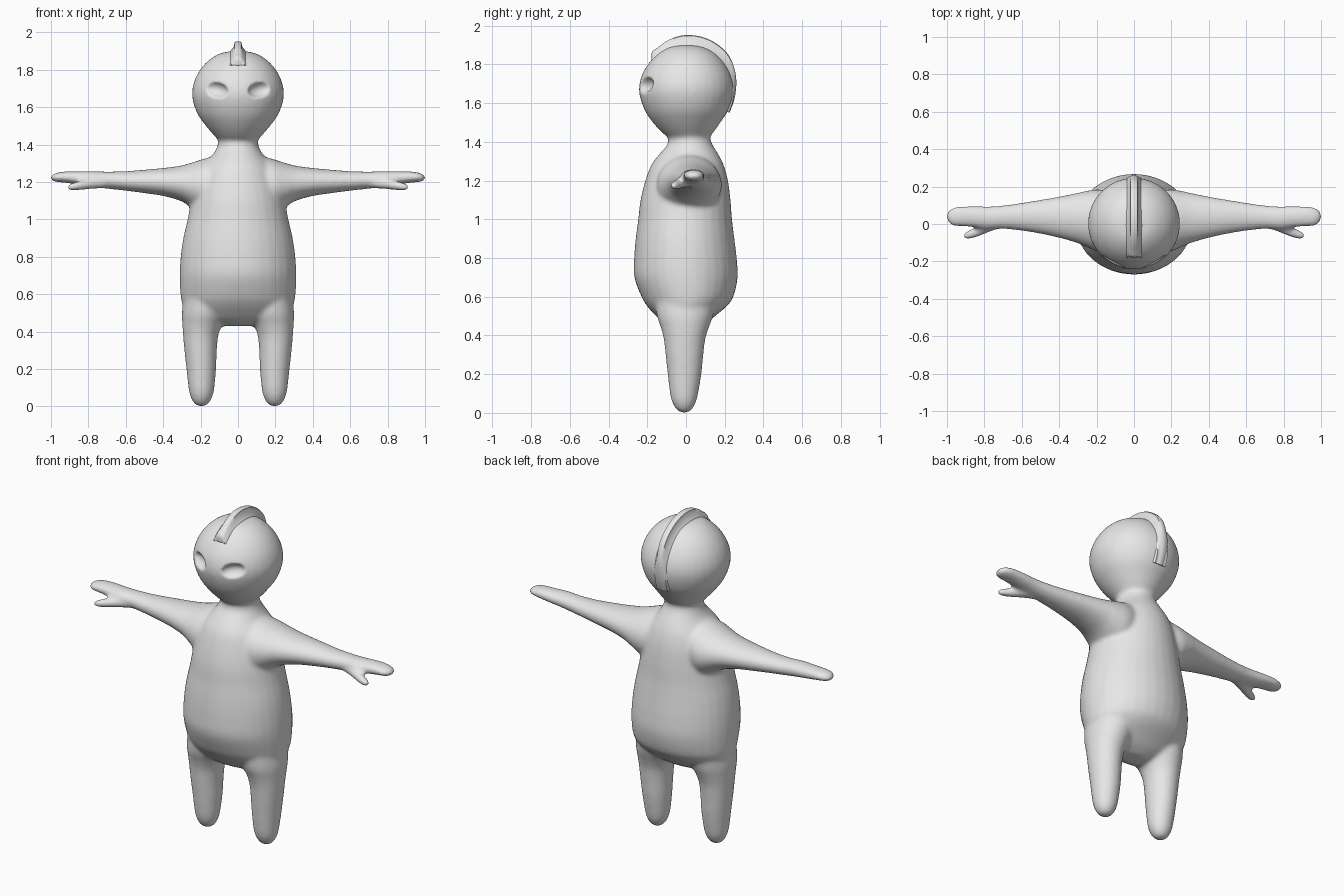
import bpy, bmesh, math
from mathutils import Matrix, Vector

grey = bpy.data.materials.new("light_grey")
grey.diffuse_color = (0.8, 0.8, 0.8, 1)


def make_object(name, bm):
    bmesh.ops.recalc_face_normals(bm, faces=bm.faces)
    for f in bm.faces:
        f.smooth = True
    mesh = bpy.data.meshes.new(name)
    bm.to_mesh(mesh)
    bm.free()
    mesh.materials.append(grey)
    ob = bpy.data.objects.new(name, mesh)
    bpy.context.collection.objects.link(ob)
    return ob


def smooth_rows(rows, steps=5):
    """Catmull-Rom interpolation through rows of numbers."""
    out = []
    for i in range(len(rows) - 1):
        p = [rows[max(i - 1, 0)], rows[i], rows[i + 1], rows[min(i + 2, len(rows) - 1)]]
        for k in range(steps):
            t = k / steps
            out.append([0.5 * (2 * b + (c - a) * t + (2 * a - 5 * b + 4 * c - d) * t * t
                               + (3 * b - a - 3 * c + d) * t ** 3) for a, b, c, d in zip(*p)])
    return out + [list(rows[-1])]


def loft(bm, rows, place, n=32):
    """Closed tube of elliptical rings; row = position, a min, a max, b min, b max."""
    rings = []
    for t, a0, a1, b0, b1 in smooth_rows(rows):
        ring = []
        for k in range(n):
            w = 2 * math.pi * k / n
            a = (a0 + a1) / 2 + (a1 - a0) / 2 * math.cos(w)
            b = (b0 + b1) / 2 + (b1 - b0) / 2 * math.sin(w)
            ring.append(bm.verts.new(place(t, a, b)))
        rings.append(ring)
    for r, s in zip(rings, rings[1:]):
        for k in range(n):
            bm.faces.new((r[k], r[(k + 1) % n], s[(k + 1) % n], s[k]))
    bm.faces.new(rings[0])
    bm.faces.new(rings[-1])


body = bmesh.new()

# Torso and neck: z, half width, y front, y back
torso = [(0.43, 0.08, -0.05, 0.05), (0.46, 0.21, -0.11, 0.10), (0.50, 0.27, -0.155, 0.15),
         (0.55, 0.298, -0.20, 0.21), (0.60, 0.308, -0.23, 0.245), (0.70, 0.312, -0.267, 0.267),
         (0.80, 0.307, -0.268, 0.262), (0.90, 0.293, -0.26, 0.25), (1.00, 0.27, -0.247, 0.238),
         (1.10, 0.25, -0.235, 0.23), (1.20, 0.225, -0.21, 0.217), (1.28, 0.19, -0.18, 0.195),
         (1.34, 0.14, -0.135, 0.165), (1.38, 0.115, -0.10, 0.14), (1.42, 0.105, -0.09, 0.125),
         (1.50, 0.10, -0.09, 0.12)]
loft(body, [(z, -w, w, f, b) for z, w, f, b in torso], lambda t, a, b: (a, b, t))

# Head: round, narrowing a little towards the neck
head = [(1.41, 0.09, -0.07, 0.10), (1.44, 0.12, -0.115, 0.135), (1.50, 0.172, -0.172, 0.178),
        (1.57, 0.22, -0.217, 0.223), (1.66, 0.246, -0.243, 0.247), (1.74, 0.234, -0.23, 0.235),
        (1.81, 0.196, -0.19, 0.197), (1.86, 0.145, -0.14, 0.148), (1.89, 0.088, -0.085, 0.09),
        (1.903, 0.01, -0.01, 0.01)]
loft(body, [(z, -w, w, f, b) for z, w, f, b in head], lambda t, a, b: (a, b, t))

# Limbs, written for one side and mirrored
leg = [(0.0, 0.185, 0.205, -0.015, 0.0), (0.012, 0.16, 0.232, -0.045, 0.027),
       (0.05, 0.137, 0.254, -0.07, 0.05), (0.10, 0.126, 0.265, -0.083, 0.063),
       (0.20, 0.117, 0.276, -0.095, 0.08), (0.30, 0.113, 0.287, -0.106, 0.09),
       (0.38, 0.105, 0.294, -0.115, 0.10), (0.44, 0.085, 0.298, -0.13, 0.118),
       (0.50, 0.06, 0.300, -0.15, 0.14), (0.60, 0.05, 0.290, -0.16, 0.16)]
arm = [(0.08, -0.13, 0.16, 1.05, 1.35), (0.18, -0.15, 0.185, 1.03, 1.325),
       (0.25, -0.125, 0.178, 1.065, 1.303), (0.31, -0.10, 0.165, 1.10, 1.287),
       (0.40, -0.075, 0.147, 1.125, 1.275), (0.50, -0.053, 0.13, 1.14, 1.266),
       (0.60, -0.037, 0.114, 1.153, 1.258), (0.70, -0.027, 0.10, 1.164, 1.256),
       (0.78, -0.03, 0.095, 1.174, 1.258), (0.85, -0.02, 0.097, 1.185, 1.258),
       (0.92, -0.014, 0.096, 1.195, 1.257), (0.97, -0.01, 0.088, 1.20, 1.25),
       (0.995, 0.01, 0.07, 1.207, 1.238), (1.004, 0.035, 0.05, 1.218, 1.226)]
thumb = [(0.68, -0.015, 0.05, 1.172, 1.22), (0.75, -0.035, 0.04, 1.164, 1.222),
         (0.80, -0.055, 0.01, 1.16, 1.217), (0.85, -0.074, -0.016, 1.155, 1.206),
         (0.89, -0.083, -0.035, 1.153, 1.194), (0.912, -0.077, -0.05, 1.16, 1.185),
         (0.917, -0.068, -0.06, 1.168, 1.176)]
for side in (-1, 1):
    loft(body, leg, lambda t, a, b: (side * a, b, t))
    loft(body, arm, lambda t, a, b: (side * t, a, b))
    loft(body, thumb, lambda t, a, b: (side * t, a, b))
figure = make_object("body", body)

# Eye socket cutters
eyes = bmesh.new()
for side in (-1, 1):
    m = (Matrix.Translation((side * 0.122, -0.222, 1.695))
         @ Matrix.Rotation(side * math.radians(28), 4, 'Z')
         @ Matrix.Rotation(side * math.radians(-10), 4, 'Y')
         @ Matrix.Diagonal((0.075, 0.05, 0.043, 1)))
    bmesh.ops.create_uvsphere(eyes, u_segments=32, v_segments=20, radius=1, matrix=m)
cutter = make_object("eye_socket_cutter", eyes)
cutter.hide_render = True
cutter.hide_set(True)

# Fuse the parts, press in the eye sockets, soften the joins
fuse = figure.modifiers.new("fuse", 'REMESH')
fuse.mode, fuse.voxel_size = 'VOXEL', 0.01
soften = figure.modifiers.new("soften", 'SMOOTH')
soften.factor, soften.iterations = 0.5, 10
cut = figure.modifiers.new("sockets", 'BOOLEAN')
cut.operation, cut.object, cut.solver = 'DIFFERENCE', cutter, 'EXACT'
even = figure.modifiers.new("even", 'REMESH')
even.mode, even.voxel_size, even.use_smooth_shade = 'VOXEL', 0.008, True
finish = figure.modifiers.new("finish", 'SMOOTH')
finish.factor, finish.iterations = 0.5, 4

# Crest: thin fin over the head, fading down the back
outer = [(-0.178, 1.825), (-0.176, 1.862), (-0.145, 1.888), (-0.10, 1.92), (-0.05, 1.942), (0.0, 1.951),
         (0.06, 1.947), (0.12, 1.928), (0.18, 1.89), (0.225, 1.84), (0.252, 1.77),
         (0.26, 1.70), (0.25, 1.62), (0.225, 1.55)]
centre = Vector((0, 0, 1.66))
crest = bmesh.new()
rings = []
for y, z in smooth_rows(outer, 4):
    tip = Vector((0, y, z))
    out = (tip - centre).normalized()
    height = (tip - centre).length
    section = [(0.05, 0.225), (0.036, 0.247), (0.023, min(0.262, height - 0.006)),
               (0.018, height - 0.004), (0.009, height)]
    section += [(-w, h) for w, h in reversed(section)]
    rings.append([crest.verts.new(centre + out * h + Vector((w, 0, 0))) for w, h in section])
for r, s in zip(rings, rings[1:]):
    for k in range(10):
        crest.faces.new((r[k], r[(k + 1) % 10], s[(k + 1) % 10], s[k]))
crest.faces.new(rings[0])
crest.faces.new(rings[-1])
fin = make_object("crest", crest)
bpy.context.view_layer.objects.active = fin
fin.select_set(True)
bpy.ops.object.shade_smooth_by_angle(angle=math.radians(50))
